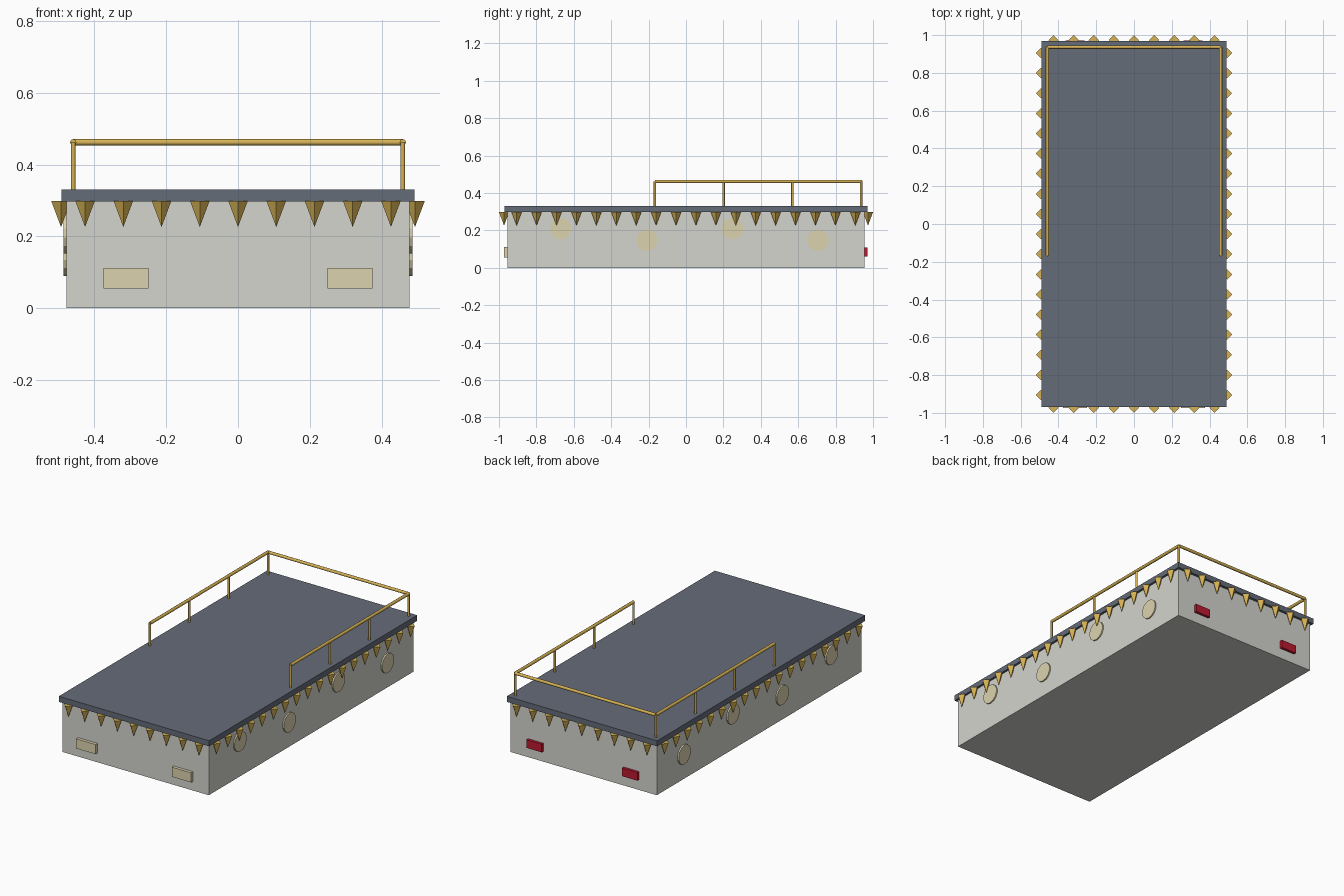
import bpy, math
from mathutils import Vector

if "Cube" in bpy.data.objects:
    bpy.data.objects.remove(bpy.data.objects["Cube"])


def material(name, rgb):
    m = bpy.data.materials.new(name)
    m.diffuse_color = (*rgb, 1)
    m.use_nodes = True
    m.node_tree.nodes["Principled BSDF"].inputs["Base Color"].default_value = m.diffuse_color
    return m


WHITE = material("off_white", (0.66, 0.66, 0.62))
SLATE = material("slate", (0.13, 0.15, 0.19))
GOLD = material("gold", (0.68, 0.45, 0.09))
CREAM = material("cream", (0.72, 0.65, 0.42))
RED = material("red", (0.5, 0.01, 0.03))


def finish(name, mat):
    o = bpy.context.object
    o.name = name
    o.data.materials.append(mat)
    return o


def box(name, loc, size, mat):
    bpy.ops.mesh.primitive_cube_add(size=1, location=loc)
    o = finish(name, mat)
    o.scale = size
    return o


def tube(name, a, b, r, mat, sides=8, smooth=True):
    a, b = Vector(a), Vector(b)
    d = b - a
    bpy.ops.mesh.primitive_cylinder_add(
        vertices=sides, radius=r, depth=d.length, location=(a + b) / 2,
        rotation=d.to_track_quat('Z', 'Y').to_euler())
    o = finish(name, mat)
    if smooth:
        bpy.ops.object.shade_smooth_by_angle(angle=math.radians(50))
    return o


def spike(x, y):
    # downward four-sided point, corners on the x and y axes
    bpy.ops.mesh.primitive_cone_add(
        vertices=4, radius1=0, radius2=0.027, depth=0.072, location=(x, y, 0.262))
    finish("fringe_spike", GOLD)


# body and roof slab
box("body", (0, 0, 0.149), (0.956, 1.91, 0.298), WHITE)
box("roof_deck", (0, 0, 0.314), (0.982, 1.94, 0.033), SLATE)

# fringe of spikes under the roof edge
STEP = 0.1065
for s in (-1, 1):
    for i in range(9):
        spike((i - 4) * STEP, s * 0.973)
    for i in range(18):
        spike(s * 0.493, (i - 8.5) * STEP)

# roof railing: two sides and the back
X, Y0, Y1, Z = 0.459, -0.166, 0.936, 0.462
for s in (-1, 1):
    tube("side_rail", (s * X, Y0, Z), (s * X, Y1, Z), 0.009, GOLD)
    for i in range(4):
        y = Y0 + (Y1 - Y0) * i / 3
        tube("rail_post", (s * X, y, 0.325), (s * X, y, Z), 0.0065, GOLD)
tube("back_rail", (-X, Y1, Z), (X, Y1, Z), 0.009, GOLD)

# round side discs, alternating in height
for s in (-1, 1):
    for y, z in ((-0.67, 0.209), (-0.21, 0.147), (0.249, 0.209), (0.706, 0.147)):
        tube("side_disc", (s * 0.47, y, z), (s * 0.486, y, z), 0.057, CREAM, 14, False)

# headlights and tail lights
for s in (-1, 1):
    box("headlight", (s * 0.312, -0.962, 0.083), (0.126, 0.022, 0.057), CREAM)
    box("tail_light", (s * 0.312, 0.96, 0.085), (0.1, 0.022, 0.048), RED)
